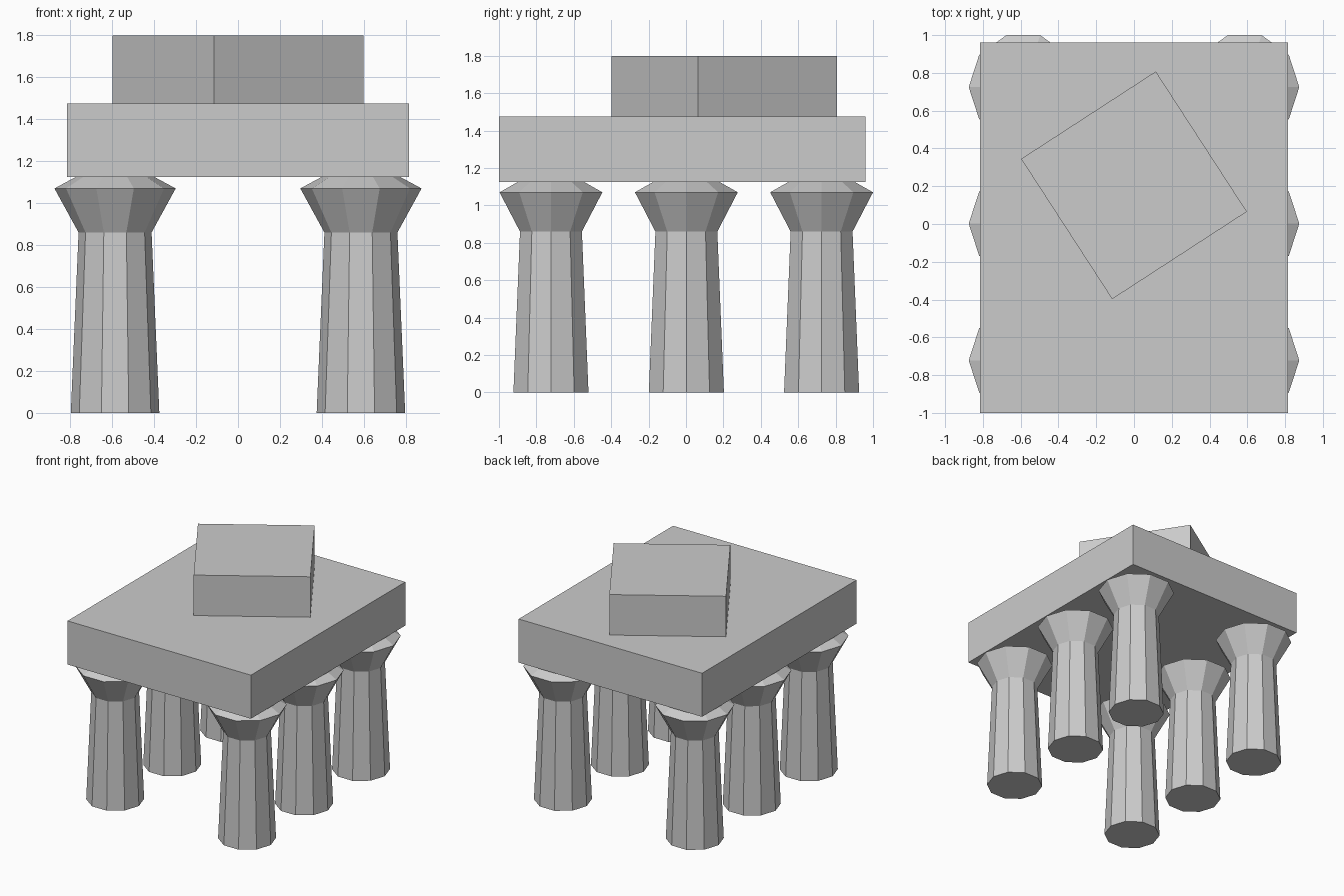
import bpy, bmesh
from math import cos, sin, tau, radians

if "Cube" in bpy.data.objects:
    bpy.data.objects.remove(bpy.data.objects["Cube"])


def box(name, center, size, turn=0.0):
    bpy.ops.mesh.primitive_cube_add(size=1, location=center, rotation=(0, 0, turn))
    ob = bpy.context.object
    ob.name = name
    ob.scale = size
    return ob


def column_mesh(profile, sides=10):
    # Stack of polygon rings (radius, height), bridged and capped
    bm = bmesh.new()
    rings = [[bm.verts.new((r * cos(tau * i / sides), r * sin(tau * i / sides), z))
              for i in range(sides)] for r, z in profile]
    for low, high in zip(rings, rings[1:]):
        for i in range(sides):
            j = (i + 1) % sides
            bm.faces.new((low[i], low[j], high[j], high[i]))
    bm.faces.new(rings[0][::-1])
    bm.faces.new(rings[-1])
    mesh = bpy.data.meshes.new("column")
    bm.to_mesh(mesh)
    bm.free()
    return mesh


# Six ten-sided columns with flared capitals
column = column_mesh([(0.211, 0), (0.174, 0.86), (0.289, 1.07), (0.187, 1.125)])
for side, x in (("left", -0.586), ("right", 0.586)):
    for row, y in (("front", -0.722), ("middle", 0.002), ("back", 0.725)):
        ob = bpy.data.objects.new(f"column_{row}_{side}", column)
        ob.location = (x, y, 0)
        bpy.context.collection.objects.link(ob)

# Roof slab resting on the columns
box("slab", (0, -0.02, 1.3), (1.63, 1.96, 0.35))

# Turned block on top
box("top_block", (0, 0.205, 1.6375), (0.85, 0.885, 0.325), radians(33))
